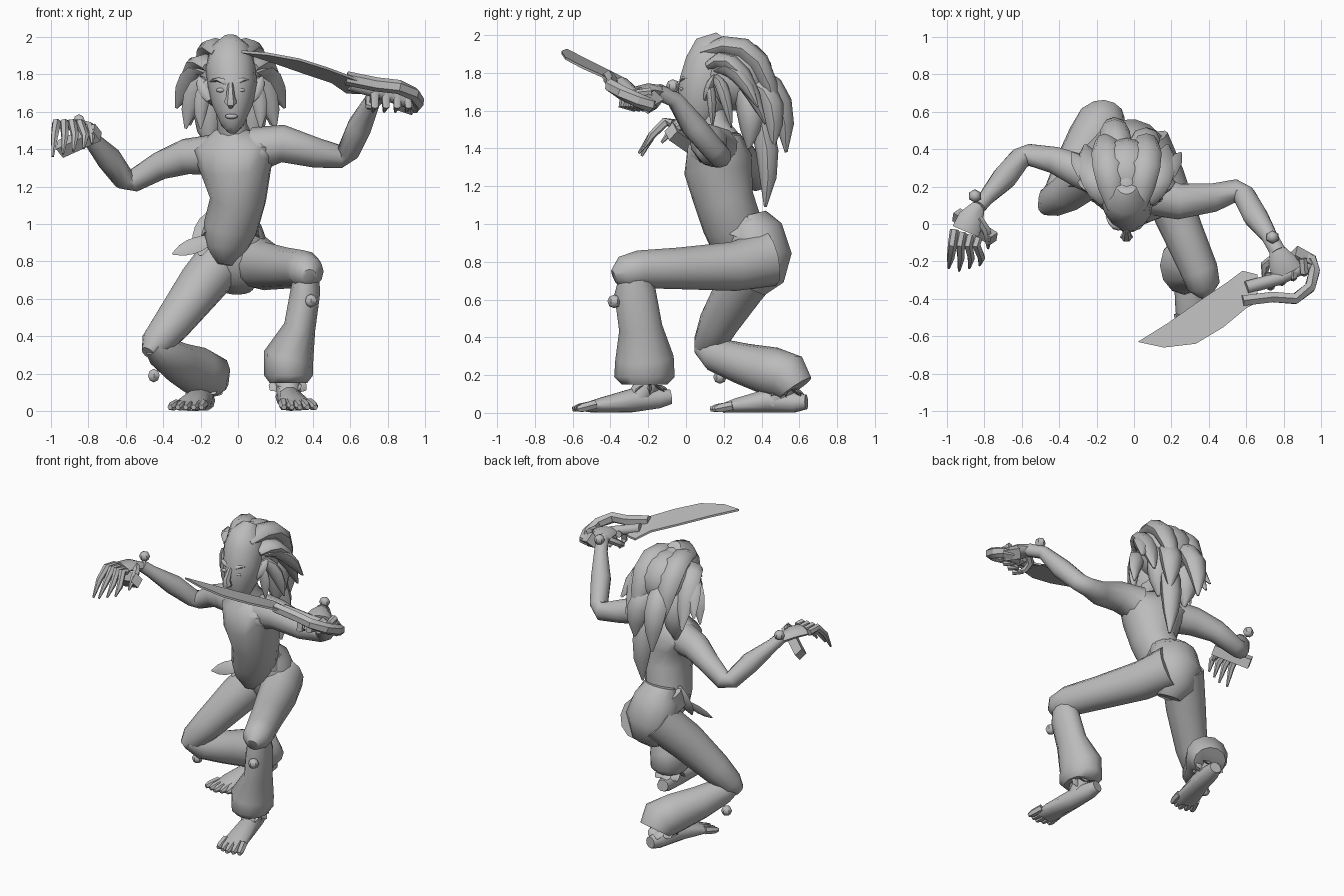
import bpy, bmesh, math
from mathutils import Vector

if "Cube" in bpy.data.objects:
    bpy.data.objects.remove(bpy.data.objects["Cube"], do_unlink=True)

grey = bpy.data.materials.new("plain grey")
grey.use_nodes = True
grey.diffuse_color = (.5, .5, .5, 1)
grey.node_tree.nodes["Principled BSDF"].inputs["Base Color"].default_value = (.5, .5, .5, 1)


def finish(name, bm, angle=50):
    """Turn a bmesh into a named, shaded object."""
    bmesh.ops.recalc_face_normals(bm, faces=bm.faces)
    mesh = bpy.data.meshes.new(name)
    bm.to_mesh(mesh)
    bm.free()
    obj = bpy.data.objects.new(name, mesh)
    bpy.context.collection.objects.link(obj)
    mesh.materials.append(grey)
    bpy.ops.object.select_all(action="DESELECT")
    obj.select_set(True)
    bpy.context.view_layer.objects.active = obj
    bpy.ops.object.shade_smooth_by_angle(angle=math.radians(angle))
    return obj


def loft(name, rows, sides=10, ref=(1, 0, 0), angle=50):
    """Skin elliptical rings; each row is x, y, z, radius along ref, optional other radius."""
    bm = bmesh.new()
    centres = [Vector(row[:3]) for row in rows]
    rings = []
    for i, row in enumerate(rows):
        tangent = centres[min(i + 1, len(rows) - 1)] - centres[max(i - 1, 0)]
        tangent.normalize()
        u = Vector(ref) - tangent * tangent.dot(Vector(ref))
        u.normalize()
        v = tangent.cross(u)
        ring = []
        for k in range(sides):
            a = math.tau * k / sides
            ring.append(bm.verts.new(centres[i] + u * math.cos(a) * row[3] + v * math.sin(a) * row[-1]))
        rings.append(ring)
    for low, high in zip(rings, rings[1:]):
        for k in range(sides):
            n = (k + 1) % sides
            bm.faces.new((low[k], low[n], high[n], high[k]))
    bm.faces.new(rings[0])
    bm.faces.new(rings[-1])
    return finish(name, bm, angle)


def lock(name, root, bend, tip, width, flat=.6, sides=8):
    """A tapered, curved strand of hair or cloth."""
    root, bend, tip = Vector(root), Vector(bend), Vector(tip)
    rows = []
    for i, swell in enumerate((.5, .85, 1, 1, .75, .12)):
        t = i / 5
        point = root * (1 - t) ** 2 + bend * 2 * t * (1 - t) + tip * t * t
        rows.append((*point, width * swell, width * swell * flat))
    return loft(name, rows, sides)


def ball(name, centre, size, segments=16, rings=10):
    bm = bmesh.new()
    bmesh.ops.create_uvsphere(bm, u_segments=segments, v_segments=rings, radius=1)
    bmesh.ops.scale(bm, vec=size, verts=bm.verts)
    bmesh.ops.translate(bm, vec=centre, verts=bm.verts)
    return finish(name, bm)


def bar(name, start, end, wide, tall):
    """A square-edged block between two points."""
    return loft(name, [(*start, wide, tall), (*end, wide, tall)], 4, (0, 0, 1), 20)


def bead(name, centre):
    return ball(name, centre, (.036, .036, .036), 6, 4)


# Torso, neck and pelvis
across = (.94, -.33, 0)
loft("torso", [(-.07, .25, .78, .04, .05), (-.06, .26, .87, .11, .13), (-.04, .25, .98, .145, .16),
               (0, .2, 1.13, .15, .16), (-.01, .17, 1.28, .19, .18), (-.02, .18, 1.39, .24, .165),
               (-.01, .2, 1.49, .12, .09)], 14, across)
ball("left_chest", (.09, .1, 1.38), (.1, .08, .08))
ball("right_chest", (-.11, .15, 1.37), (.1, .08, .08))
loft("neck", [(-.01, .19, 1.44, .1), (-.03, .15, 1.52, .08), (-.04, .12, 1.63, .08)])
loft("pelvis", [(-.03, .34, 1.05, .13, .08), (-.03, .36, .97, .16, .15), (-.01, .39, .83, .19, .17),
                (0, .38, .72, .15, .14), (0, .35, .65, .08, .07)], 14, across)
loft("waistband", [(-.04, .34, 1.03, .15, .13), (-.04, .3, .92, .16, .18)], 14, across)

# Hip cloth
lock("hip_cloth", (-.14, .3, 1.05), (-.19, .3, .95), (-.2, .22, .83), .06, .4, 4)
lock("hip_cloth", (-.14, .24, .92), (-.22, .22, .89), (-.35, .2, .84), .045, .4, 4)

# Legs with flared trouser ends
loft("left_thigh", [(.06, .44, .82, .13, .15), (.14, .25, .775, .13, .13), (.26, -.04, .765, .11), (.35, -.25, .76, .1),
                    (.37, -.33, .74, .09), (.38, -.38, .72, .04)], 12)
loft("left_trouser", [(.37, -.28, .78, .06), (.36, -.27, .64, .08, .11), (.33, -.24, .45, .085, .115),
                      (.27, -.22, .29, .135, .155), (.27, -.22, .19, .13, .16), (.27, -.22, .15, .1, .12)], 12)
loft("right_thigh", [(-.06, .42, .84, .14), (-.2, .29, .67, .13), (-.35, .17, .47, .105), (-.44, .12, .36, .085),
                     (-.48, .08, .31, .04)], 12)
loft("right_trouser", [(-.46, .08, .35, .05), (-.4, .15, .31, .09), (-.32, .3, .26, .11), (-.23, .45, .22, .13),
                       (-.17, .54, .19, .14, .13), (-.16, .58, .13, .11, .1)], 12)


# Bare feet with toes and ragged ankle cuffs
def foot(name, heel, toe):
    heel, toe = Vector(heel), Vector(toe)
    rows = []
    for t, wide, tall in ((-.08, .04, .04), (.05, .055, .055), (.35, .065, .065), (.7, .085, .04), (.85, .08, .026)):
        centre = heel.lerp(toe, t)
        centre.z = max(centre.z, tall)
        rows.append((*centre, wide, tall))
    loft(name, rows)
    loft(name + "_ankle", [(*(heel.lerp(toe, .15) + Vector((0, 0, .1))), .07), (*heel.lerp(toe, .3), .06)])
    for i in range(5):
        end = toe + Vector(((i - 2) * .042, abs(i - 2) * .012, 0))
        start = heel.lerp(toe, .75) + Vector(((i - 2) * .035, 0, .01))
        loft(name + "_toe", [(*start, .026), (*start.lerp(end, .7), .025), (*end, .014)], 6)
    cuff = heel.lerp(toe, .15) + Vector((0, 0, .07))
    for i in range(7):
        out = Vector((math.cos(i * math.tau / 7), math.sin(i * math.tau / 7), 0))
        lock(name + "_cuff", cuff + out * .04, cuff + out * .07, cuff + out * .1 - Vector((0, 0, .03)), .035, .3, 4)


foot("left_foot", (.25, -.12, .08), (.33, -.6, .02))
foot("right_foot", (-.17, .6, .055), (-.28, .13, .02))

# Arms
loft("left_arm", [(.1, .16, 1.4, .12), (.24, .12, 1.43, .1), (.42, .14, 1.38, .08), (.55, .18, 1.36, .062),
                  (.59, .15, 1.39, .062), (.65, .04, 1.52, .068), (.72, -.06, 1.66, .045),
                  (.77, -.15, 1.7, .045)], 10, (0, 0, 1))
loft("right_arm", [(-.12, .22, 1.37, .11), (-.28, .28, 1.36, .095), (-.42, .34, 1.31, .075), (-.56, .37, 1.23, .06),
                   (-.61, .35, 1.24, .06), (-.69, .25, 1.35, .068), (-.79, .14, 1.46, .043),
                   (-.83, .09, 1.51, .04)], 10, (0, 0, 1))


# Hands
def finger(name, *points):
    loft(name, [(*p, r) for p, r in zip(points, (.024, .025, .021, .007))], 6, (.9, -.4, .1))


loft("right_palm", [(-.83, .1, 1.5, .035, .03), (-.87, .03, 1.53, .07, .03), (-.9, -.04, 1.53, .075, .028)],
     8, (.9, -.45, 0))
for i in range(4):
    x, fan = -.96 + i * .042, i * .055
    finger("right_finger", (x, -.03 - i * .015, 1.53), (x - .01, -.11, 1.54), (-.98 + fan, -.18, 1.47),
           (-.99 + fan, -.25 + abs(i - 1) * .015, 1.36 + i * .015))
finger("right_thumb", (-.83, .03, 1.53), (-.79, -.03, 1.52), (-.78, -.08, 1.49), (-.78, -.13, 1.43))
bar("right_palm_block", (-.95, .05, 1.4), (-.75, -.08, 1.49), .05, .04)
loft("left_palm", [(.76, -.13, 1.7, .04, .035), (.79, -.2, 1.71, .075, .035), (.82, -.26, 1.7, .085, .03)],
     8, (.9, .4, 0))
for i in range(4):
    x, y = .72 + i * .06, -.29 + i * .025
    finger("left_finger", (x, y + .03, 1.7), (x + .01, y - .04, 1.69), (x + .01, y - .05, 1.63), (x, y + .02, 1.6))
finger("left_thumb", (.75, -.18, 1.69), (.7, -.22, 1.66), (.7, -.27, 1.63), (.74, -.31, 1.62))
bar("left_palm_block", (.85, -.16, 1.66), (.94, -.21, 1.63), .05, .05)

# Beads at wrists and knees
bead("left_wrist_bead", (.74, -.07, 1.73))
bead("right_wrist_bead", (-.85, .15, 1.55))
bead("left_knee_bead", (.39, -.38, .59))
bead("right_knee_bead", (-.45, .18, .19))


# Sword on a slope that eases along the blade
def on_sword(x, y):
    slope = .28 if x < .51 else .42
    return Vector((x, y, 1.785 - .15 * (x - .62) - slope * (y + .44)))


bm = bmesh.new()
upper = [(.18, -.53), (.35, -.41), (.5, -.31), (.58, -.25), (.66, -.27)]
lower = [(.16, -.66), (.33, -.64), (.48, -.55), (.6, -.45), (.66, -.42)]
top = [[bm.verts.new(on_sword(*p)) for p in edge] for edge in (upper, lower)]
tip = bm.verts.new(on_sword(.02, -.63))
blade = [bm.faces.new((tip, top[0][0], top[1][0]))]
for i in range(4):
    blade.append(bm.faces.new((top[0][i], top[0][i + 1], top[1][i + 1], top[1][i])))
lifted = bmesh.ops.extrude_face_region(bm, geom=blade)["geom"]
bmesh.ops.translate(bm, vec=(0, 0, -.014), verts=[g for g in lifted if isinstance(g, bmesh.types.BMVert)])
finish("sword_blade", bm, 30)
guard = [(.58, -.41), (.74, -.39), (.86, -.4), (.94, -.34), (.965, -.25), (.95, -.19), (.89, -.18)]
loft("sword_guard", [(*on_sword(*p), .038, .032) for p in guard], 6, (0, 0, 1), 30)
loft("sword_handle", [(*on_sword(*p), .035) for p in ((.6, -.34), (.78, -.29), (.95, -.21))], 8, (0, 0, 1))

# Head and face
loft("head", [(-.03, .02, 1.5, .03), (-.03, .05, 1.54, .065, .08), (-.03, .08, 1.64, .11, .13),
              (-.03, .1, 1.74, .13, .14), (-.04, .13, 1.84, .135, .14), (-.04, .16, 1.93, .11, .12),
              (-.04, .2, 1.985, .05)], 14)
loft("nose", [(-.04, -.03, 1.75, .015), (-.04, -.07, 1.68, .024, .03), (-.04, -.07, 1.65, .035, .03),
              (-.04, -.03, 1.63, .015)], 6)
ball("mouth", (-.035, -.03, 1.575), (.035, .018, .014), 8, 6)
for side in (-1, 1):
    lock("brow", (-.04, -.02, 1.74), (-.04 + side * .05, -.04, 1.79), (-.04 + side * .11, .04, 1.76), .02)
    ball("eye", (-.04 + side * .052, -.018, 1.715), (.026, .014, .012), 8, 6)
    lock("ear", (-.04 + side * .11, .1, 1.66), (-.04 + side * .14, .12, 1.72), (-.04 + side * .17, .15, 1.79), .035)

# Hair: a cap, swept crown locks, leaf-shaped side locks and long back locks
ball("hair_cap", (-.04, .26, 1.79), (.18, .2, .19))
lock("crown_lock", (-.04, .06, 1.9), (-.04, .25, 2.05), (-.04, .46, 1.72), .075)
for side in (-1, 1):
    def mirrored(x, y, z):
        return (-.04 + side * x, y, z)
    lock("crown_lock", mirrored(.06, .08, 1.91), mirrored(.12, .41, 2.06), mirrored(.1, .48, 1.56), .085, .7)
    lock("temple_lock", mirrored(.11, .12, 1.84), mirrored(.17, .26, 1.96), mirrored(.22, .42, 1.53), .085)
    lock("side_lock", mirrored(.1, .16, 1.81), mirrored(.18, .26, 1.88), mirrored(.29, .38, 1.62), .07)
    lock("side_lock", mirrored(.1, .15, 1.77), mirrored(.2, .2, 1.77), mirrored(.24, .24, 1.51), .055)
    lock("cheek_lock", mirrored(.11, .12, 1.76), mirrored(.17, .14, 1.7), mirrored(.16, .14, 1.51), .04)
    lock("nape_lock", mirrored(.07, .28, 1.8), mirrored(.13, .38, 1.65), mirrored(.11, .33, 1.4), .085, .9)
lock("long_back_lock", (-.06, .3, 1.8), (-.12, .54, 1.78), (-.1, .53, 1.38), .08, .8)
lock("long_back_lock", (-.02, .3, 1.7), (.06, .48, 1.5), (.05, .42, 1.09), .075, .8)
lock("long_back_lock", (0, .3, 1.75), (.07, .5, 1.75), (.08, .46, 1.4), .08, .8)
